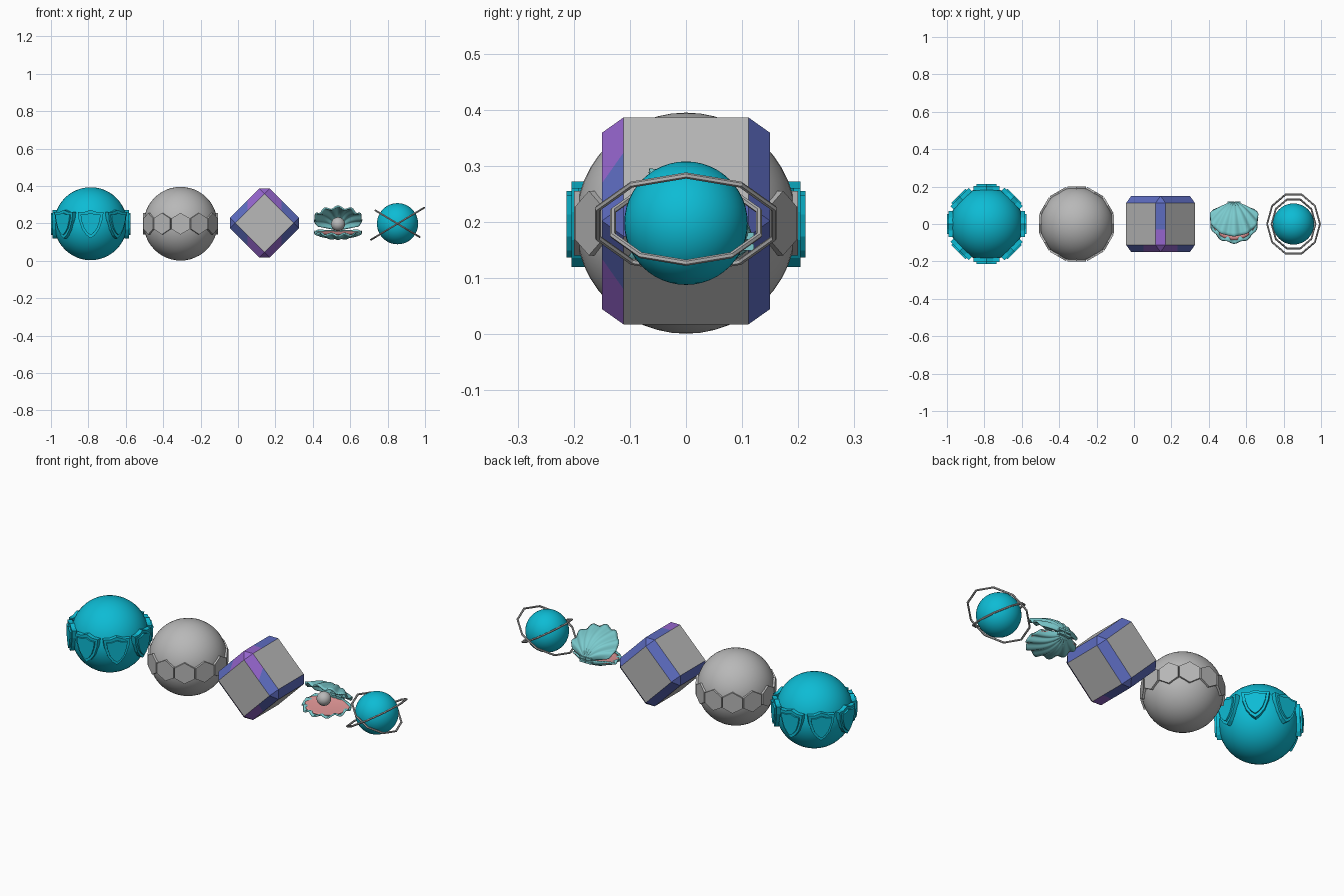
import bpy, bmesh, math
from mathutils import Matrix, Vector

if "Cube" in bpy.data.objects:
    bpy.data.objects.remove(bpy.data.objects["Cube"])


def mat(name, rgb):
    m = bpy.data.materials.new(name)
    m.diffuse_color = (*rgb, 1)
    m.use_nodes = True
    m.node_tree.nodes["Principled BSDF"].inputs["Base Color"].default_value = m.diffuse_color
    return m


CYAN = mat("cyan", (0.004, 0.50, 0.66))
GRAY = mat("gray", (0.48, 0.48, 0.48))
BLUE = mat("indigo", (0.11, 0.15, 0.53))
PURPLE = mat("purple", (0.30, 0.13, 0.61))
TEAL = mat("pale_teal", (0.20, 0.60, 0.62))
PINK = mat("pink", (0.76, 0.31, 0.31))


def finish(bm, name, *mats, smooth=None):
    bmesh.ops.recalc_face_normals(bm, faces=bm.faces)
    me = bpy.data.meshes.new(name)
    bm.to_mesh(me)
    bm.free()
    for m in mats:
        me.materials.append(m)
    ob = bpy.data.objects.new(name, me)
    bpy.context.collection.objects.link(ob)
    if smooth:
        bpy.context.view_layer.objects.active = ob
        ob.select_set(True)
        bpy.ops.object.shade_smooth_by_angle(angle=math.radians(smooth))
        ob.select_set(False)
    return ob


def ball(name, loc, r, m):
    bm = bmesh.new()
    bmesh.ops.create_uvsphere(bm, u_segments=48, v_segments=24, radius=r,
                              matrix=Matrix.Translation(loc))
    return finish(bm, name, m, smooth=40)


def plate(bm, outline, angle, r0, r1, centre):
    """Flat plate around a ball, from radius r0 out to r1."""
    rot = Matrix.Translation(centre) @ Matrix.Rotation(angle, 4, 'Z')
    rings = [[bm.verts.new(rot @ Vector((u, -r, v))) for u, v in outline] for r in (r0, r1)]
    n = len(outline)
    bm.faces.new(rings[0])
    bm.faces.new(rings[1])
    for i in range(n):
        j = (i + 1) % n
        bm.faces.new((rings[0][i], rings[0][j], rings[1][j], rings[1][i]))


# Ball with eight shields
c1 = Vector((-0.788, 0, 0.198))
ball("shield_ball", c1, 0.195, CYAN)
half = [(0, .074), (.035, .062), (.069, .063), (.063, .02), (.046, -.03), (.022, -.062), (0, -.078)]
shield = half + [(-u, v) for u, v in half[-2:0:-1]]
inner = [(u * .78, v * .78) for u, v in shield]
bm = bmesh.new()
for i in range(8):
    plate(bm, shield, i * math.pi / 4, 0.180, 0.204, c1)
    plate(bm, inner, i * math.pi / 4, 0.200, 0.213, c1)
finish(bm, "shield_ring", CYAN)

# Ball with twelve hexagon plates
c2 = Vector((-0.307, 0, 0.198))
ball("hexagon_ball", c2, 0.197, GRAY)
hexagon = [(0.0575 * math.sin(k * math.pi / 3), 0.0575 * math.cos(k * math.pi / 3)) for k in range(6)]
bm = bmesh.new()
for i in range(12):
    plate(bm, hexagon, i * math.pi / 6, 0.182, 0.200, c2)
finish(bm, "hexagon_ring", GRAY)

# Chamfered cube standing on an edge, coloured by direction
bm = bmesh.new()
bmesh.ops.create_cube(bm, size=0.3)
bmesh.ops.bevel(bm, geom=bm.edges[:], offset=0.039, offset_type='OFFSET',
                segments=1, profile=0.5, affect='EDGES')
bmesh.ops.transform(bm, matrix=Matrix.Rotation(math.pi / 4, 4, 'Y'), verts=bm.verts)
for co, no in (((0, -0.03, 0), (0, 1, 0)), ((0.09, 0, 0), (1, 0, 0)), ((-0.09, 0, 0), (1, 0, 0))):
    bmesh.ops.bisect_plane(bm, geom=bm.verts[:] + bm.edges[:] + bm.faces[:], plane_co=co, plane_no=no)
bm.normal_update()
for f in bm.faces:
    n, p = f.normal, f.calc_center_median()
    flat = abs(n.y) > 0.98 or (abs(n.y) < 0.02 and abs(abs(n.x) - abs(n.z)) < 0.02)
    if not flat:
        f.material_index = 2 if p.y < -0.03 and abs(p.x) < 0.09 else 1
bmesh.ops.translate(bm, verts=bm.verts, vec=(0.142, 0, 0.202))
finish(bm, "chamfered_cube", GRAY, BLUE, PURPLE)

# Scallop shell: two ribbed fans hinged at the back
HINGE = Vector((0.535, 0.115, 0.163))
SPREAD = math.radians(68)


def fan(name, tilt, sign, depth, m, thick, ribs=0.006, scale=1.0, drop=0.0):
    nt, ns = 56, 14
    c, s_ = math.cos(tilt), math.sin(tilt)
    bm = bmesh.new()
    rows = []
    for j in range(ns + 1):
        s = 0.02 + 0.98 * j / ns
        row = []
        for i in range(nt + 1):
            t = SPREAD * (2 * i / nt - 1)
            rib = math.cos(t / SPREAD * math.pi * 7)
            r = 0.217 * scale * s * math.cos(t) ** 0.6 * (1 + ribs * 4 * rib * s)
            side = math.cos(t / SPREAD * math.pi / 2) ** 0.6 if abs(i - nt / 2) < nt / 2 else 0
            h = sign * (depth * math.sin(math.pi * s ** 0.8) * side + ribs * rib * s) - drop
            x, d = r * math.sin(t), r * math.cos(t)
            row.append(bm.verts.new(HINGE + Vector((x, -d * c + h * s_, d * s_ + h * c))))
        rows.append(row)
    for a, b in zip(rows, rows[1:]):
        for i in range(nt):
            bm.faces.new((a[i], a[i + 1], b[i + 1], b[i]))
    ob = finish(bm, name, m, smooth=40)
    mod = ob.modifiers.new("thickness", 'SOLIDIFY')
    mod.thickness = thick
    mod.offset = 0
    return ob


fan("upper_shell", math.radians(34), 1, 0.042, TEAL, 0.008)
fan("lower_shell", math.radians(-6), -1, 0.036, TEAL, 0.008)
fan("shell_lining", math.radians(-6), -1, 0.006, PINK, 0.004, ribs=0, scale=0.93, drop=0.002)

# Small ears at the hinge
bm = bmesh.new()
for sx in (-1, 1):
    for z in (0.012, -0.008):
        m = Matrix.Translation(HINGE + Vector((sx * 0.018, -0.008, z))) @ Matrix.Diagonal((0.034, 0.028, 0.012, 1))
        bmesh.ops.create_cube(bm, size=1, matrix=m)
finish(bm, "shell_ears", TEAL)
ball("pearl", (0.535, -0.01, 0.196), 0.037, GRAY)

# Small ball with two crossed thin rings
c3 = Vector((0.853, 0, 0.198))
ball("ringed_ball", c3, 0.11, CYAN)
for name, r, tilt in (("outer_orbit", 0.165, -31), ("inner_orbit", 0.137, 31)):
    bpy.ops.mesh.primitive_torus_add(location=c3, rotation=(0, math.radians(tilt), 0),
                                     major_segments=10, minor_segments=6,
                                     major_radius=r, minor_radius=0.0055)
    ob = bpy.context.object
    ob.name = name
    ob.data.materials.append(GRAY)
    ob.select_set(False)
